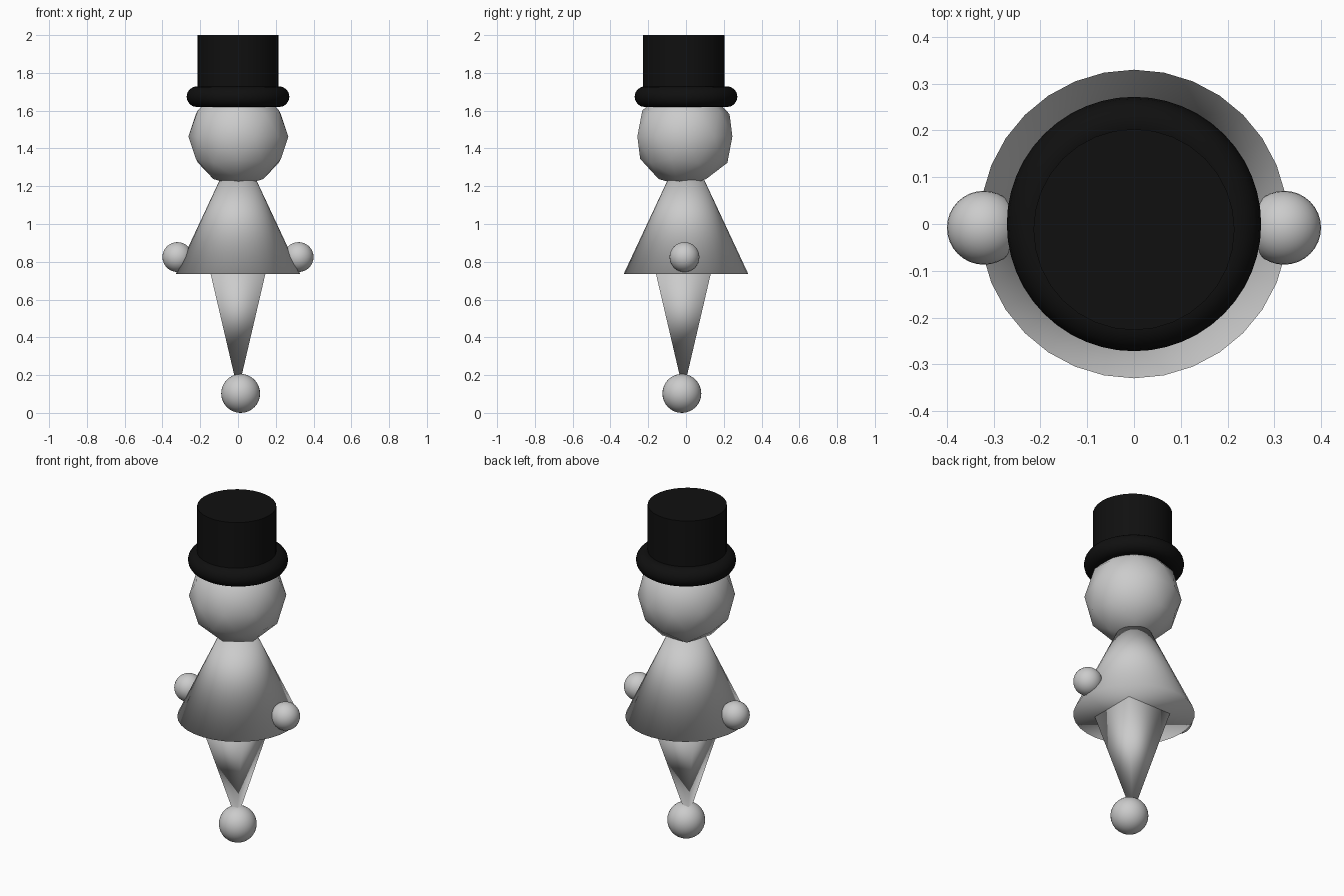
import bpy
from math import radians

if "Cube" in bpy.data.objects:
    bpy.data.objects.remove(bpy.data.objects["Cube"])

ops = bpy.ops.mesh
black = bpy.data.materials.new("black")
black.diffuse_color = (0.005, 0.005, 0.005, 1)
black.use_nodes = True
black.node_tree.nodes["Principled BSDF"].inputs["Base Color"].default_value = black.diffuse_color


def finish(name, mat=None, angle=None):
    ob = bpy.context.object
    ob.name = name
    if angle:
        bpy.ops.object.shade_smooth_by_angle(angle=radians(angle))
    else:
        bpy.ops.object.shade_smooth()
    if mat:
        ob.data.materials.append(mat)
    return ob


def ball(name, loc, r):
    ops.primitive_uv_sphere_add(segments=32, ring_count=16, radius=r, location=loc)
    finish(name)


# foot ball and two hands
ball("foot", (0.014, -0.022, 0.103), 0.103)
for side, label in ((-1, "left_hand"), (1, "right_hand")):
    ball(label, (side * 0.321, -0.008, 0.825), 0.079)

# four-sided tapering leg, sides square to the axes
ops.primitive_cone_add(vertices=4, radius1=0.0, radius2=0.208, depth=0.63,
                       location=(0, -0.014, 0.43), rotation=(0, 0, radians(45)))
leg = bpy.context.object
bpy.ops.object.transform_apply(location=False, rotation=True, scale=False)
finish("leg")

# conical body, its tip hidden inside the head
ops.primitive_cone_add(vertices=32, radius1=0.33, radius2=0, depth=0.705,
                       location=(0, 0, 0.735 + 0.3525))
finish("body")

# faceted head with smooth shading
ops.primitive_ico_sphere_add(subdivisions=2, radius=0.2645,
                             location=(0.002, -0.006, 1.463),
                             rotation=(0, 0, radians(90)))
finish("head")

# hat: rounded brim and tall crown
ops.primitive_torus_add(major_radius=0.217, minor_radius=0.055, major_segments=48,
                        minor_segments=16, location=(0, 0, 1.674))
finish("hat_brim", black)
ops.primitive_cylinder_add(vertices=32, radius=0.215, depth=0.34,
                           location=(0, -0.012, 1.83))
finish("hat_crown", black, 40)
